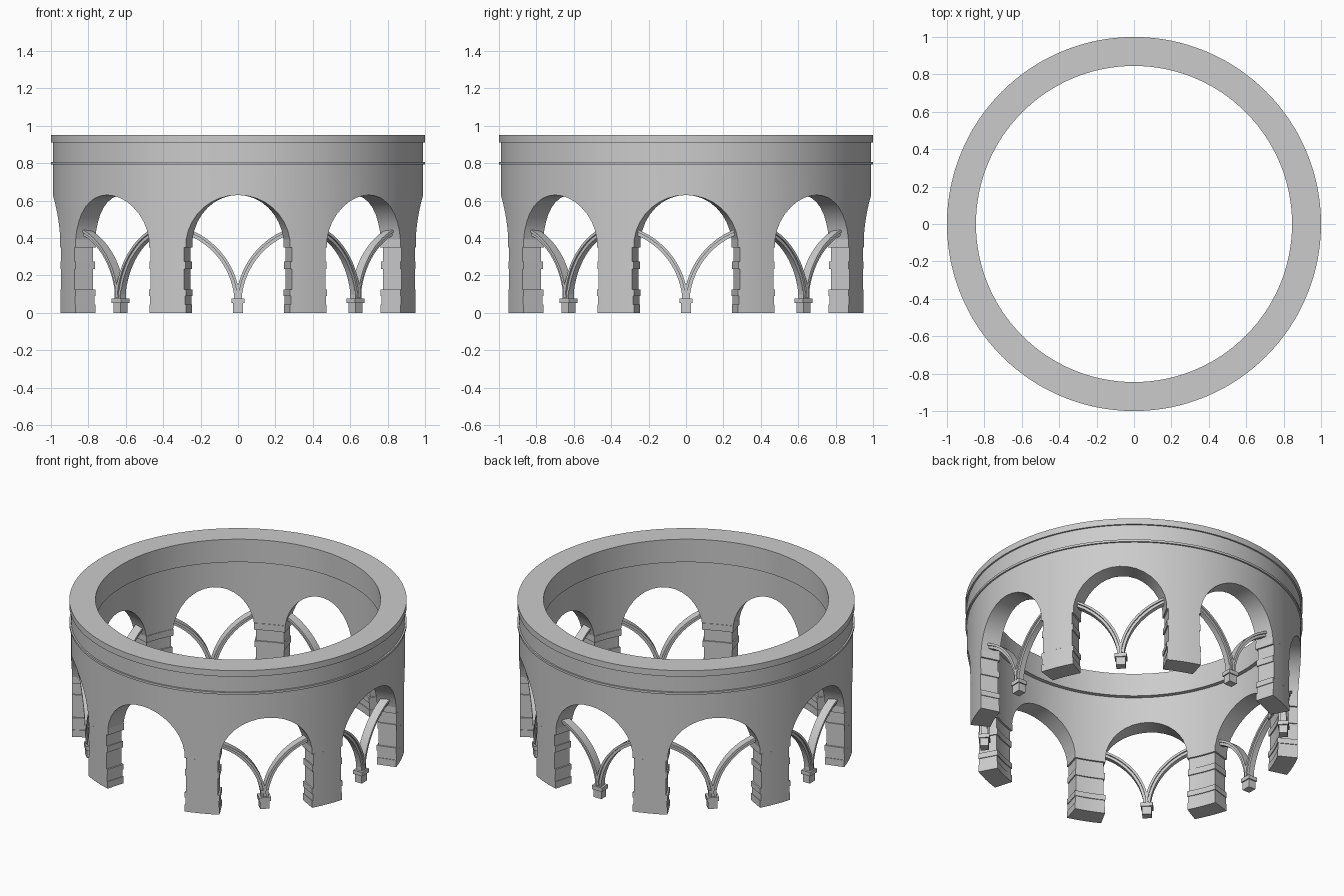
import bpy, bmesh, math
from math import sin, cos, pi, radians
from mathutils import Vector, Matrix

cube = bpy.data.objects.get("Cube")
if cube:
    bpy.data.objects.remove(cube)

stone = bpy.data.materials.new("grey_stone")
stone.use_nodes = True
COLOUR = (0.6, 0.6, 0.6, 1)
stone.diffuse_color = COLOUR
stone.node_tree.nodes["Principled BSDF"].inputs["Base Color"].default_value = COLOUR

BAYS = 8
STEP = 2 * pi / BAYS
R_OUT, R_IN = 0.99, 0.87
SPRING = 0.39


def polar(r, a, z):
    """Point at azimuth a, measured from the front towards +x."""
    return Vector((r * sin(a), -r * cos(a), z))


def skin(bm, sections, closed=False):
    """Bridge a row of equal cross-sections, capping the ends if open."""
    rows = [[bm.verts.new(p) for p in s] for s in sections]
    n = len(rows[0])
    pairs = list(zip(rows, rows[1:]))
    if closed:
        pairs.append((rows[-1], rows[0]))
    else:
        bm.faces.new(rows[0])
        bm.faces.new(rows[-1][::-1])
    for a, b in pairs:
        for i in range(n):
            j = (i + 1) % n
            bm.faces.new((a[i], b[i], b[j], a[j]))


def finish(name, bm, smooth=True):
    bmesh.ops.recalc_face_normals(bm, faces=bm.faces)
    mesh = bpy.data.meshes.new(name)
    bm.to_mesh(mesh)
    bm.free()
    mesh.materials.append(stone)
    obj = bpy.data.objects.new(name, mesh)
    bpy.context.collection.objects.link(obj)
    if smooth:
        bpy.ops.object.select_all(action='DESELECT')
        obj.select_set(True)
        bpy.context.view_layer.objects.active = obj
        bpy.ops.object.shade_smooth_by_angle(angle=radians(25))
    return obj


# Ring wall: one moulded profile swept round, its foot rising over each arch
ARCH_SEGS = 16
ARCH_HALF = radians(16.3)
ARCH_R, ARCH_Z = 0.28, 0.35
start = math.asin((SPRING - ARCH_Z) / ARCH_R)
columns = []
for bay in range(BAYS):
    mid = bay * STEP
    for k in range(ARCH_SEGS + 1):
        phi = pi - start - (pi - 2 * start) * k / ARCH_SEGS
        columns.append((mid + ARCH_HALF * cos(phi) / cos(start),
                        ARCH_Z + ARCH_R * sin(phi)))
    for f in (0.25, 0.5, 0.75):
        columns.append((mid + ARCH_HALF + f * (STEP - 2 * ARCH_HALF), SPRING))

upper = [(R_OUT, 0.792), (1.0, 0.792), (1.0, 0.806), (R_OUT, 0.806),
         (R_OUT, 0.91), (1.0, 0.91), (1.0, 0.95),
         (0.845, 0.95), (0.845, 0.8), (R_IN, 0.8)]
bm = bmesh.new()
skin(bm, [[polar(r, a, z) for r, z in [(R_IN, foot), (R_OUT, foot)] + upper]
          for a, foot in columns], closed=True)
finish("arcaded_ring_wall", bm)

# Piers: stacked courses, flush outside, stepped on the sides and inside
courses = [(0.0, 0.045, 0.106), (0.045, 0.09, 0.102), (0.09, 0.125, 0.107),
           (0.125, 0.235, 0.097), (0.235, 0.275, 0.104),
           (0.275, 0.35, 0.097), (0.35, 0.392, 0.108)]
for n in range(BAYS):
    mid = (n + 0.5) * STEP
    bm = bmesh.new()
    for z0, z1, half in courses:
        inner = 0.975 - half
        sections = []
        for k in range(5):
            a = mid + half / R_OUT * (k / 2 - 1)
            sections.append([polar(inner, a, z0), polar(R_OUT, a, z0),
                             polar(R_OUT, a, z1), polar(inner, a, z1)])
        skin(bm, sections)
    finish(f"pier_{n + 1}", bm)


# Rib tracery: a small post with two curved ribs, in every bay but the front
def box(bm, w, d, z0, z1):
    skin(bm, [[Vector((x, y, z)) for x, y in
               ((-w, -d), (w, -d), (w, d), (-w, d))] for z in (z0, z1)])


RIB_R, RIB_Z = 0.42, 0.045


def rib(bm, side, depth, r0, r1):
    sections = []
    for k in range(15):
        t = radians(5 + 64 * k / 14)
        sections.append([Vector((side * (RIB_R - r * cos(t)), y, RIB_Z + r * sin(t)))
                         for r, y in ((r0, -depth), (r1, -depth),
                                      (r1, depth), (r0, depth))])
    skin(bm, sections)


for n in range(1, BAYS):
    bm = bmesh.new()
    box(bm, 0.028, 0.025, 0.0, 0.052)
    box(bm, 0.036, 0.032, 0.052, 0.077)
    box(bm, 0.022, 0.02, 0.077, 0.12)
    for side in (-1, 1):
        rib(bm, side, 0.028, RIB_R - 0.002, RIB_R + 0.012)
        rib(bm, side, 0.018, RIB_R - 0.018, RIB_R)
    place = Matrix.Rotation(n * STEP, 4, 'Z') @ Matrix.Translation((0, -0.89, 0))
    bmesh.ops.transform(bm, matrix=place, verts=bm.verts)
    finish(f"rib_tracery_{n}", bm)
